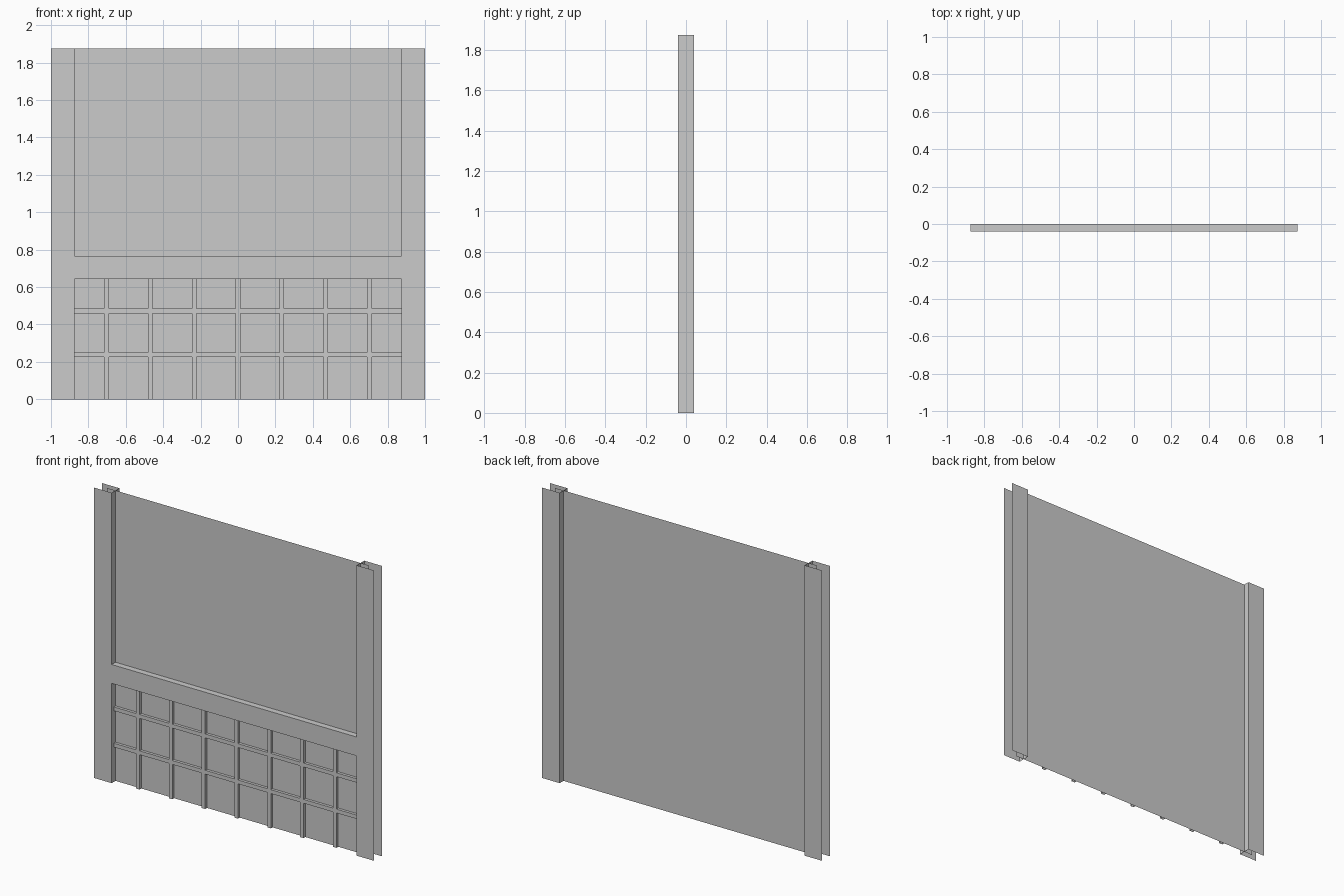
import bpy

if "Cube" in bpy.data.objects:
    bpy.data.objects.remove(bpy.data.objects["Cube"])

H = 1.875       # wall height
D = 0.039       # half depth of the posts
POST_IN = 0.875 # inner edge of the posts
RAIL_Z = (0.644, 0.766)
BAR = 0.0125    # half width of a lattice bar
BAR_Y = -0.018  # lattice front plane
STEP = 0.2345   # lattice spacing


def make(name, verts, faces):
    me = bpy.data.meshes.new(name)
    me.from_pydata(verts, [], faces)
    me.validate()
    ob = bpy.data.objects.new(name, me)
    bpy.context.collection.objects.link(ob)
    return ob


def sweep_z(name, path, z0, z1):
    """Open sheet: an xy path raised from z0 to z1."""
    n = len(path)
    verts = [(x, y, z) for z in (z0, z1) for x, y in path]
    return make(name, verts, [(i, i + 1, n + i + 1, n + i) for i in range(n - 1)])


def sweep_x(name, path, x0, x1):
    """Open sheet: a yz path drawn from x0 to x1."""
    n = len(path)
    verts = [(x, y, z) for x in (x0, x1) for y, z in path]
    return make(name, verts, [(i, n + i, n + i + 1, i + 1) for i in range(n - 1)])


# Thin wall sheet, its edges tucked into the posts
sweep_z("wall_panel", [(-0.9375, 0), (0.9375, 0)], 0, H)

# Channel posts, open towards the outside
channel = [(-1, -D), (-POST_IN, -D), (-POST_IN, D), (-1, D)]
sweep_z("left_post", channel, 0, H)
sweep_z("right_post", [(-x, y) for x, y in reversed(channel)], 0, H)

# Middle rail: underside, front and top ledge
sweep_x("middle_rail", [(0, RAIL_Z[0]), (-D, RAIL_Z[0]), (-D, RAIL_Z[1]), (0, RAIL_Z[1])],
        -POST_IN, POST_IN)

# Lattice: a grid whose odd columns and rows are raised bars
xs = [-POST_IN] + [k * STEP + s for k in range(-3, 4) for s in (-BAR, BAR)] + [POST_IN]
zs = [0] + [k * STEP + 0.003 + s for k in (1, 2) for s in (-BAR, BAR)] + [RAIL_Z[0]]
verts, faces = [], []


def quad(*pts):
    n = len(verts)
    verts.extend(pts)
    faces.append(tuple(range(n, n + len(pts))))


for i in range(len(xs) - 1):
    for j in range(len(zs) - 1):
        x0, x1, z0, z1 = xs[i], xs[i + 1], zs[j], zs[j + 1]
        y = BAR_Y
        if i % 2 or j % 2:  # bar front
            quad((x0, y, z0), (x1, y, z0), (x1, y, z1), (x0, y, z1))
            continue
        # opening: the sides of the surrounding bars
        if i > 0:
            quad((x0, y, z0), (x0, 0, z0), (x0, 0, z1), (x0, y, z1))
        if i < len(xs) - 2:
            quad((x1, 0, z0), (x1, y, z0), (x1, y, z1), (x1, 0, z1))
        if j > 0:
            quad((x0, y, z0), (x1, y, z0), (x1, 0, z0), (x0, 0, z0))
        if j < len(zs) - 2:
            quad((x0, 0, z1), (x1, 0, z1), (x1, y, z1), (x0, y, z1))
make("lattice", verts, faces)
